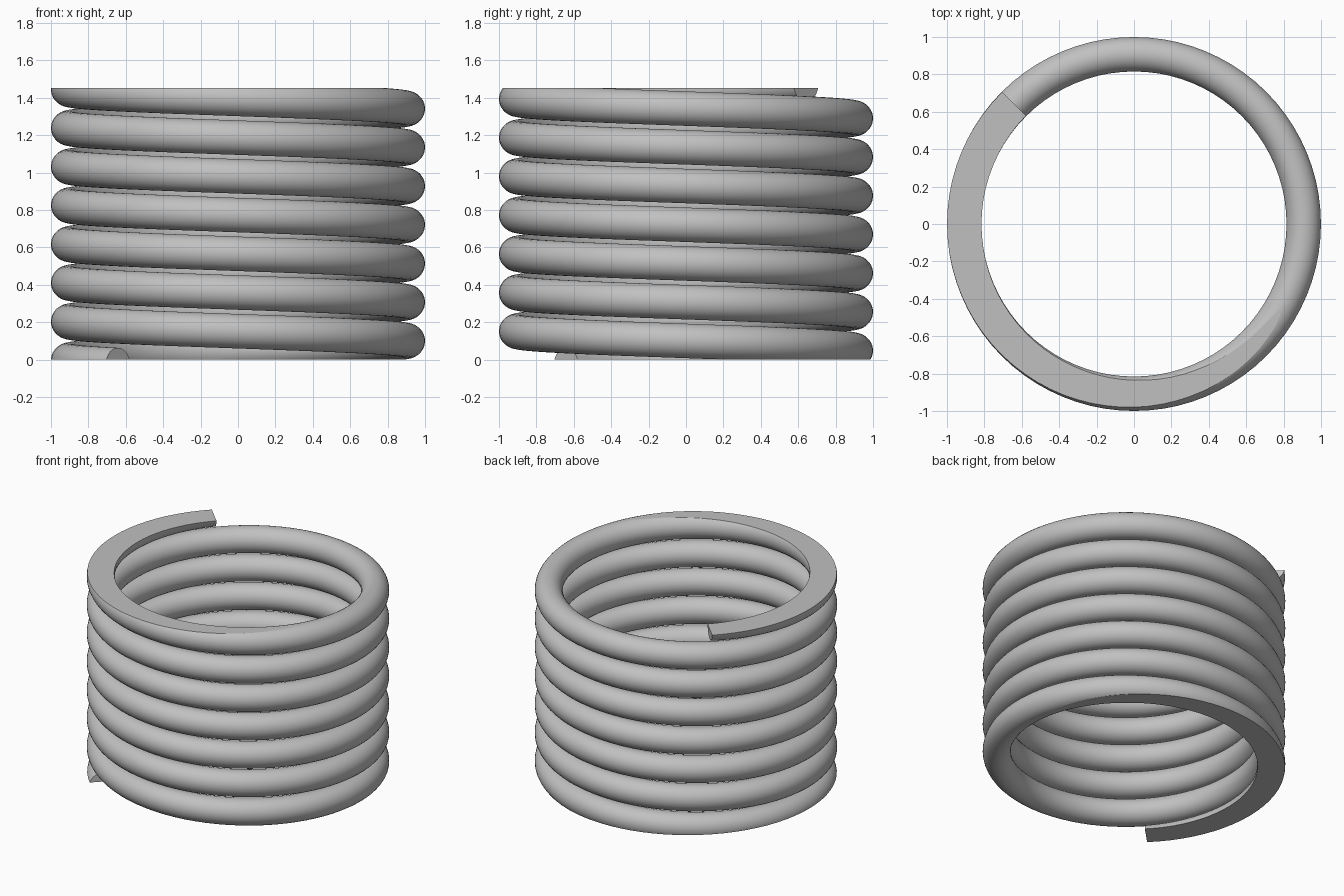
import bpy
import bmesh
from math import cos, sin, pi, radians
from mathutils import Vector

if "Cube" in bpy.data.objects:
    bpy.data.objects.remove(bpy.data.objects["Cube"], do_unlink=True)

WIRE = 0.0925            # wire radius
COIL = 1.0 - WIRE        # radius of the coil centre line
PITCH = 0.207
TURNS = 7.25
START_Z = -0.029
HEIGHT = 1.452
STEPS = 80               # rings per turn
SIDES = 32               # sides of the wire
START_ANGLE = radians(225)

# Steel material
steel = bpy.data.materials.new("steel grey")
steel.use_nodes = True
colour = (0.53, 0.53, 0.53, 1)
steel.diffuse_color = colour
steel.node_tree.nodes["Principled BSDF"].inputs["Base Color"].default_value = colour

bm = bmesh.new()


def wire_ring(turn):
    """Circle of wire vertices at a number of turns along the coil."""
    angle = START_ANGLE - turn * 2 * pi
    outward = Vector((cos(angle), sin(angle), 0))
    centre = outward * COIL + Vector((0, 0, START_Z + PITCH * turn))
    ring = []
    for i in range(SIDES):
        a = 2 * pi * (i + 0.5) / SIDES
        ring.append(bm.verts.new(centre + outward * WIRE * cos(a)
                                 + Vector((0, 0, WIRE * sin(a)))))
    return ring


# Coiled wire, clockwise upwards, with closed ends
rings = [wire_ring(i / STEPS) for i in range(int(TURNS * STEPS) + 1)]
for a, b in zip(rings, rings[1:]):
    for i in range(SIDES):
        j = (i + 1) % SIDES
        bm.faces.new((a[i], a[j], b[j], b[i])).smooth = True
bm.faces.new(rings[0])
bm.faces.new(rings[-1])

# Grind both ends flat
for z, direction in ((0, -1), (HEIGHT, 1)):
    cut = bmesh.ops.bisect_plane(
        bm, geom=bm.verts[:] + bm.edges[:] + bm.faces[:], dist=1e-6,
        plane_co=(0, 0, z), plane_no=(0, 0, direction), clear_outer=True)
    rim = [e for e in cut["geom_cut"] if isinstance(e, bmesh.types.BMEdge)]
    filled = bmesh.ops.triangle_fill(bm, edges=rim, use_beauty=True,
                                     normal=(0, 0, direction))
    for item in filled["geom"]:
        if isinstance(item, bmesh.types.BMFace):
            item.smooth = False

# Consistent normals, crisp edges around the flat ends
bmesh.ops.recalc_face_normals(bm, faces=bm.faces[:])
for edge in bm.edges:
    edge.smooth = all(f.smooth for f in edge.link_faces)

mesh = bpy.data.meshes.new("coil_spring")
bm.to_mesh(mesh)
bm.free()
mesh.materials.append(steel)
spring = bpy.data.objects.new("coil_spring", mesh)
bpy.context.collection.objects.link(spring)
